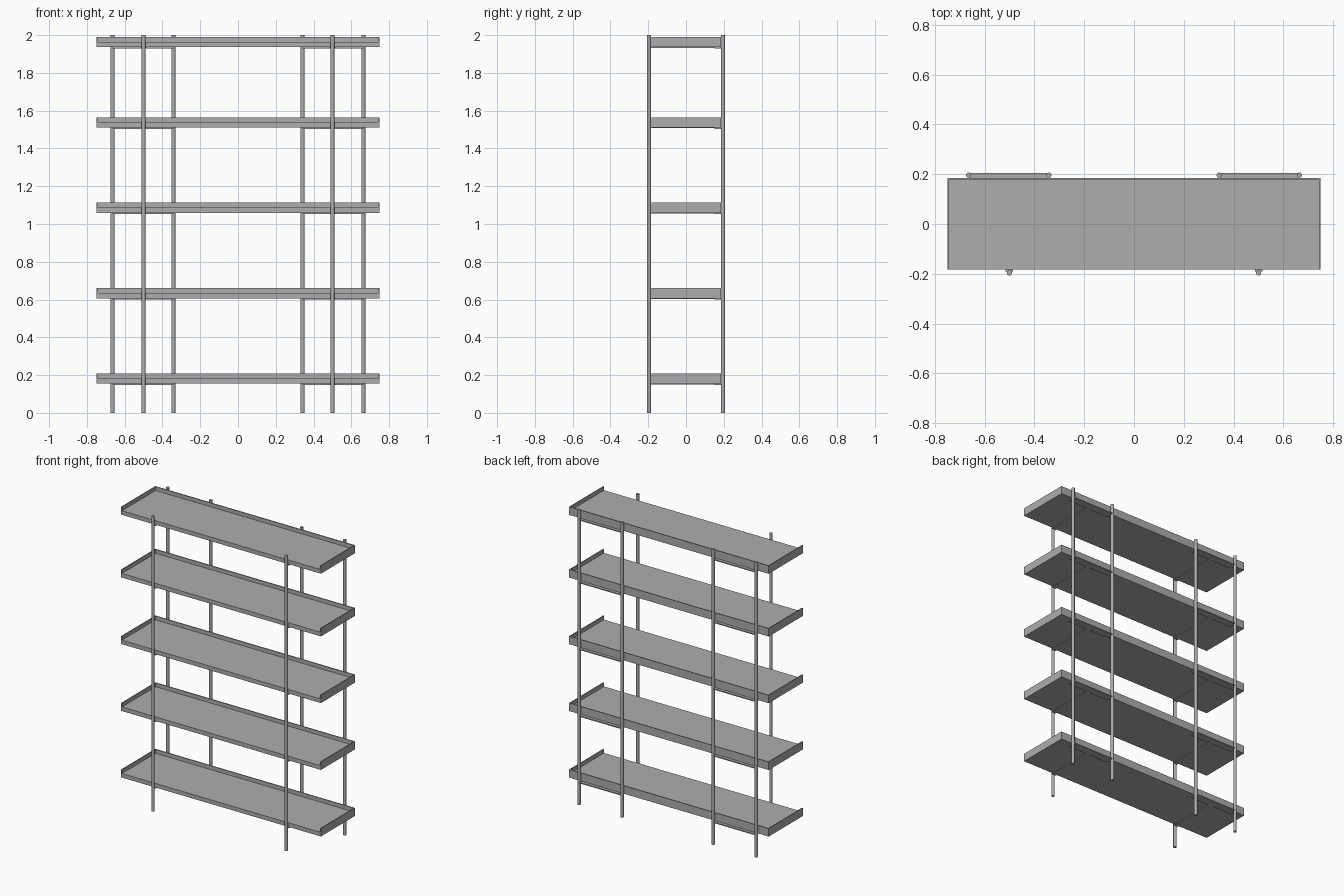
import bpy

cube = bpy.data.objects.get("Cube")
if cube:
    bpy.data.objects.remove(cube, do_unlink=True)

metal = bpy.data.materials.new("grey_metal")
metal.use_nodes = True
GREY = (0.42, 0.42, 0.42, 1)
metal.diffuse_color = GREY
metal.node_tree.nodes["Principled BSDF"].inputs["Base Color"].default_value = GREY


def box(name, low, high):
    """Box between two opposite corners."""
    bpy.ops.mesh.primitive_cube_add(size=1, location=[(a + b) / 2 for a, b in zip(low, high)])
    ob = bpy.context.object
    ob.name = name
    ob.scale = [b - a for a, b in zip(low, high)]
    bpy.ops.object.transform_apply(location=False, rotation=False, scale=True)
    ob.data.materials.append(metal)
    return ob


def post(name, x, y):
    """Slim round upright running the full height."""
    bpy.ops.mesh.primitive_cylinder_add(vertices=24, radius=0.0105, depth=2, location=(x, y, 1))
    ob = bpy.context.object
    ob.name = name
    ob.data.materials.append(metal)
    bpy.ops.object.shade_smooth_by_angle()


HALF_W, FRONT, BACK = 0.749, -0.182, 0.184
WALL, FLOOR, LIP = 0.007, 0.028, 0.054
POST_Y = 0.196

# Uprights: one in front and a pair behind on each side
for side, s in (("left", 1), ("right", -1)):
    post(f"front_post_{side}", s * 0.5, -POST_Y)
    post(f"back_post_outer_{side}", s * 0.664, POST_Y)
    post(f"back_post_inner_{side}", s * 0.342, POST_Y)

for i, z in enumerate((0.155, 0.606, 1.059, 1.511, 1.936), 1):
    # Tray shelf: floor, back lip and end lips, open at the front
    inner = HALF_W - WALL
    box(f"shelf_{i}_floor", (-inner, FRONT, z), (inner, BACK - WALL, z + FLOOR))
    box(f"shelf_{i}_back_lip", (-inner, BACK - WALL, z), (inner, BACK, z + LIP))
    for side, s in (("left", 1), ("right", -1)):
        xs = sorted((s * inner, s * HALF_W))
        box(f"shelf_{i}_end_lip_{side}", (xs[0], FRONT, z), (xs[1], BACK, z + LIP))
        # T-shaped support under the shelf, joining the three posts
        xs = sorted((s * 0.342, s * 0.664))
        box(f"shelf_{i}_cross_rail_{side}", (xs[0], 0.152, z - 0.007), (xs[1], 0.204, z))
        box(f"shelf_{i}_support_strip_{side}",
            (s * 0.5 - 0.015, -0.19, z - 0.004), (s * 0.5 + 0.015, 0.152, z))
